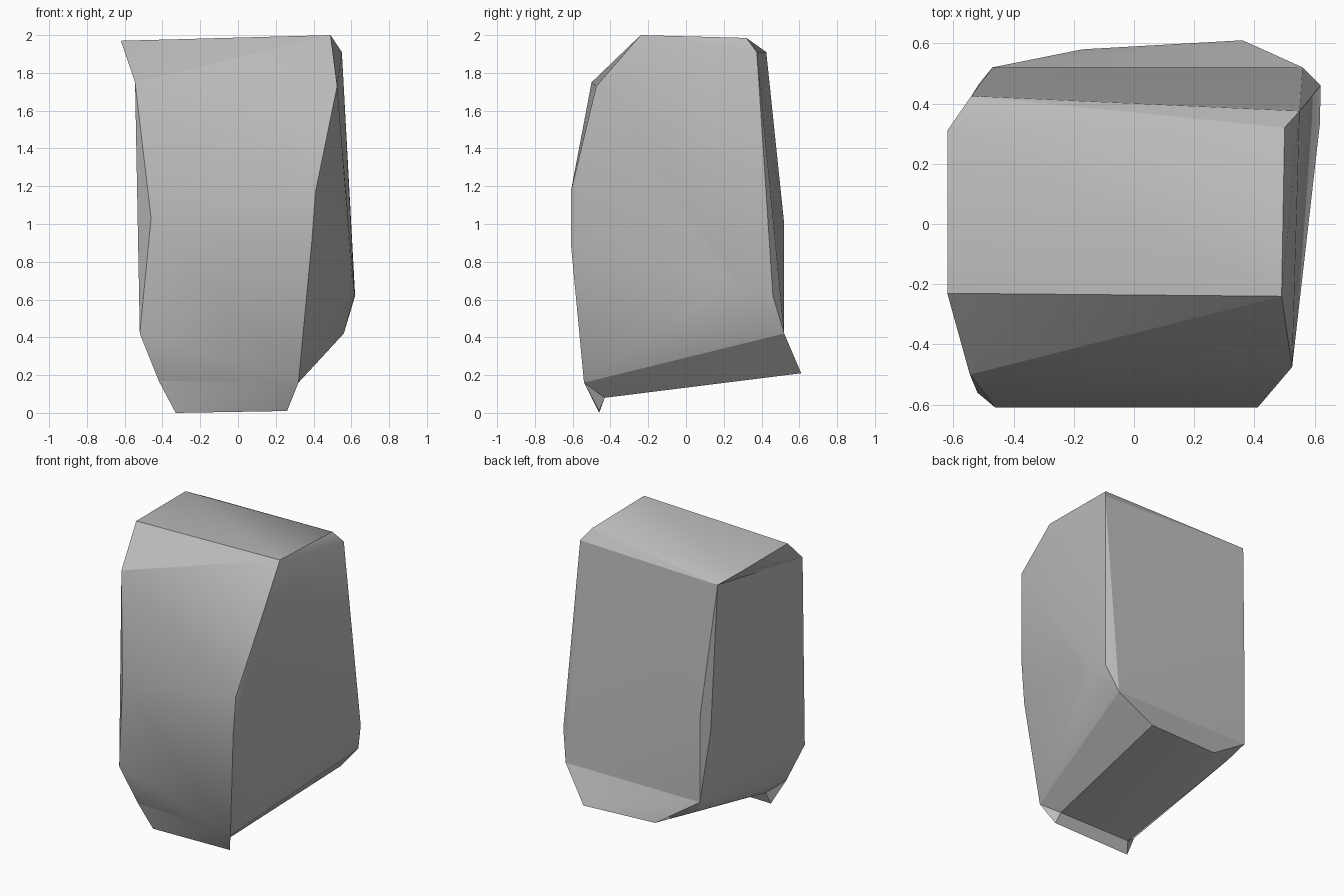
import bpy, bmesh, math

cube = bpy.data.objects.get("Cube")
if cube:
    bpy.data.objects.remove(cube, do_unlink=True)

# Stone material
stone = bpy.data.materials.new("grey_stone")
stone.use_nodes = True
grey = (0.5, 0.5, 0.5, 1)
stone.diffuse_color = grey
stone.node_tree.nodes["Principled BSDF"].inputs["Base Color"].default_value = grey


def hull(name, corners):
    """Wrap a faceted block around its corners."""
    bm = bmesh.new()
    for c in corners:
        bm.verts.new(c)
    res = bmesh.ops.convex_hull(bm, input=bm.verts)
    unused = {g for g in res["geom_interior"] + res["geom_unused"]
              if isinstance(g, bmesh.types.BMVert)}
    bmesh.ops.delete(bm, geom=list(unused), context='VERTS')
    bmesh.ops.dissolve_limit(bm, angle_limit=math.radians(1),
                             verts=bm.verts, edges=bm.edges)
    bmesh.ops.recalc_face_normals(bm, faces=bm.faces)
    mesh = bpy.data.meshes.new(name)
    bm.to_mesh(mesh)
    bm.free()
    mesh.materials.append(stone)
    obj = bpy.data.objects.new(name, mesh)
    bpy.context.collection.objects.link(obj)
    bpy.ops.object.select_all(action='DESELECT')
    obj.select_set(True)
    bpy.context.view_layer.objects.active = obj
    bpy.ops.object.shade_smooth_by_angle(angle=math.radians(30))


# Groups of corners, from the crown down to the foot
crown_left = [(-.62, -.23, 1.97), (-.62, .31, 1.97)]
crown_right = [(.5, .32, 1.985), (.49, -.24, 2)]
shoulder = [(-.54, .425, 1.91), (.55, .375, 1.91), (.525, -.475, 1.73), (-.545, -.5, 1.75)]
belly = [(-.46, -.61, 1.03), (.41, -.61, 1.17), (.39, -.61, .9),
         (-.47, .52, 1), (-.515, .465, .9)]
flank = [(.62, .46, .62), (.617, .33, .63), (.605, .23, .69), (-.52, -.56, .42)]
back_crease = [(.56, .52, .42), (-.47, .52, .42), (-.395, .45, .31)]
heel = [(.36, .61, .21), (-.17, .58, .22)]
toe = [(-.42, -.5, .17), (.32, -.54, .16)]
sole = [(.24, -.43, .08), (-.31, -.43, .08)]
tip = [(.26, -.46, .01), (-.33, -.46, 0)]

# Main boulder, overhanging crown, jutting heel and the lip it stands on
hull("boulder", crown_right + shoulder + belly + flank + back_crease + toe + sole)
hull("crown", crown_left + crown_right + shoulder)
hull("heel", back_crease + heel + toe + sole)
hull("front_lip", toe + sole + tip)
